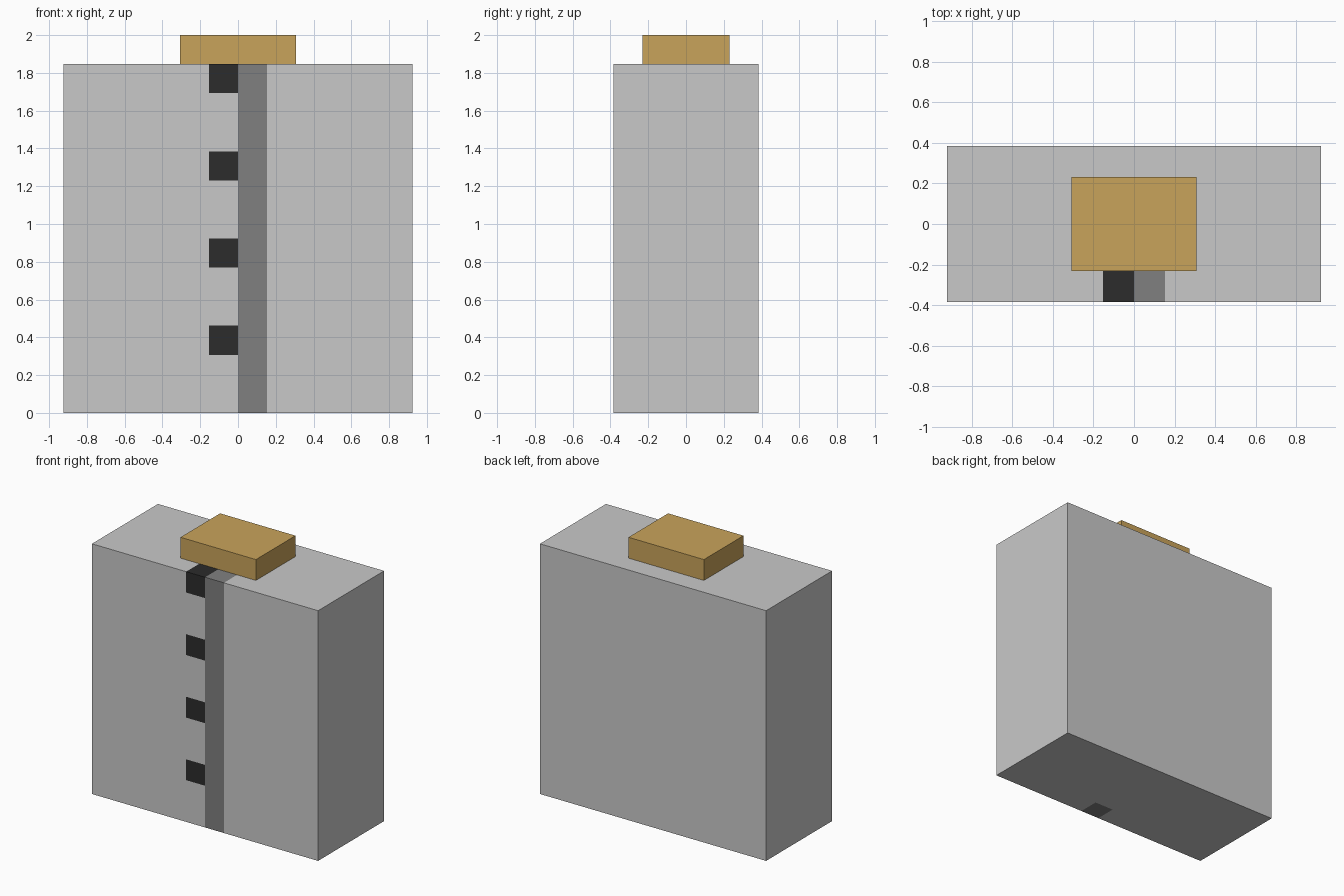
import bpy, bmesh

if "Cube" in bpy.data.objects:
    bpy.data.objects.remove(bpy.data.objects["Cube"])

U = 2 / 13  # one block of the model's grid


def material(name, r, g, b):
    m = bpy.data.materials.new(name)
    m.diffuse_color = (r, g, b, 1)
    m.use_nodes = True
    m.node_tree.nodes["Principled BSDF"].inputs["Base Color"].default_value = m.diffuse_color
    return m


def box(name, size, z0, mats, cuts=(), rule=None):
    """Box sized in grid blocks, sliced by planes, coloured by a rule on face centres."""
    bm = bmesh.new()
    bmesh.ops.create_cube(bm, size=1)
    for v in bm.verts:
        v.co = (v.co.x * size[0] * U, v.co.y * size[1] * U,
                (z0 + (v.co.z + 0.5) * size[2]) * U)
    for axis, pos in cuts:
        co, no = [0, 0, 0], [0, 0, 0]
        co[axis], no[axis] = pos * U, 1
        bmesh.ops.bisect_plane(bm, geom=bm.verts[:] + bm.edges[:] + bm.faces[:],
                               plane_co=co, plane_no=no)
    if rule:
        for f in bm.faces:
            f.material_index = rule(f.calc_center_median() / U)
    mesh = bpy.data.meshes.new(name)
    bm.to_mesh(mesh)
    bm.free()
    for m in mats:
        mesh.materials.append(m)
    ob = bpy.data.objects.new(name, mesh)
    bpy.context.collection.objects.link(ob)
    return ob


light = material("light_grey", 0.584, 0.584, 0.584)
dark = material("dark_grey", 0.216, 0.216, 0.216)
black = material("black", 0.025, 0.025, 0.025)
gold = material("gold", 0.584, 0.371, 0.105)

BUTTONS = (2, 5, 8, 11)  # bottom height of each button


def front_trim(c):
    # centre strip and buttons, one block deep on the front
    if c.y < -1.5 and 0 < c.x < 1:
        return 1
    if c.y < -1.5 and -1 < c.x < 0 and any(b < c.z < b + 1.01 for b in BUTTONS):
        return 2
    return 0


# body with flush strip and buttons
cuts = [(0, x) for x in (-1, 0, 1)] + [(1, -1.5)]
cuts += [(2, z) for b in BUTTONS for z in (b, b + 1) if z < 12]
box("body", (12, 5, 12), 0, (light, dark, black), cuts, front_trim)

# cap block on top
box("cap", (4, 3, 1), 12, (gold,))
